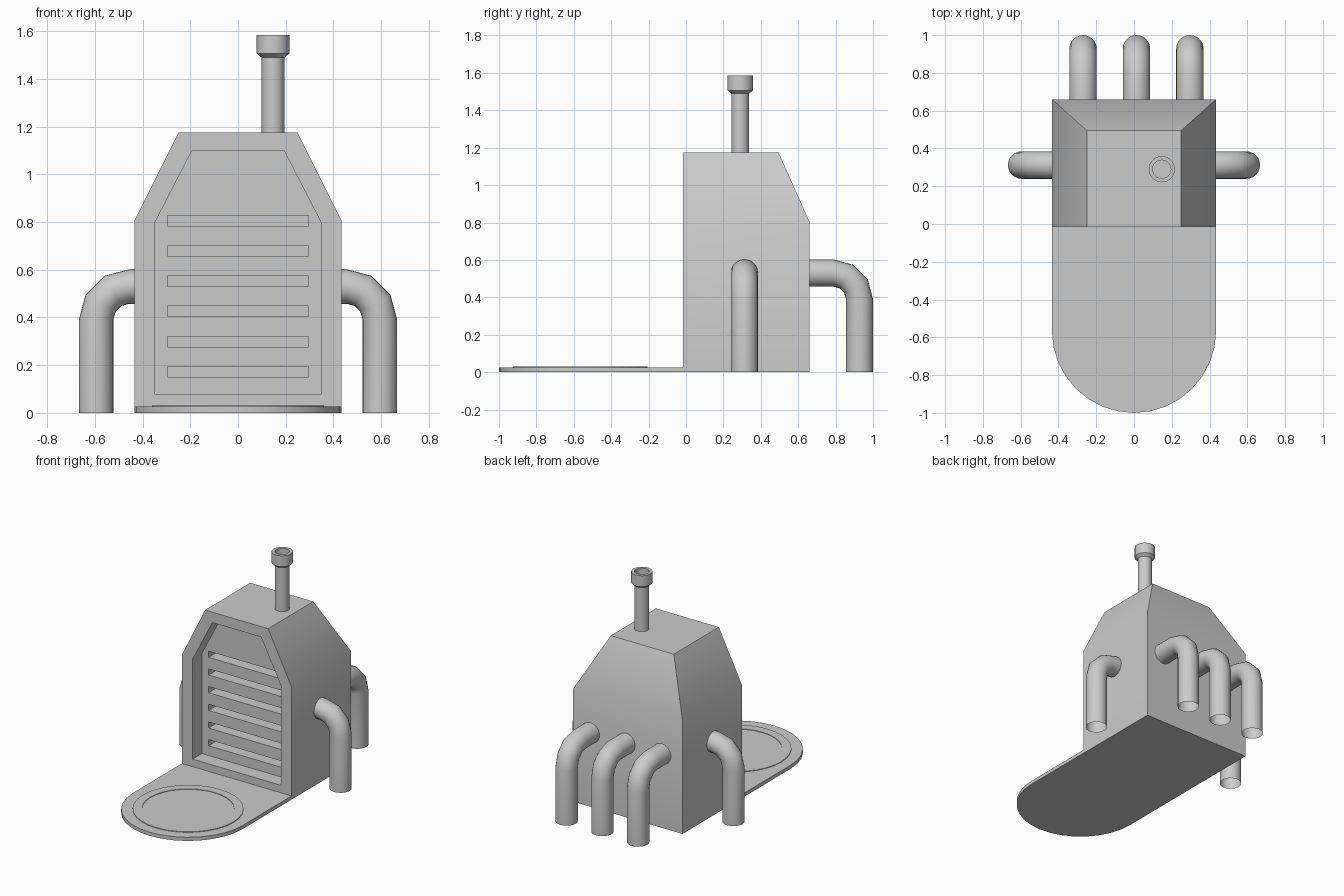
import bpy, bmesh
from math import sin, cos, pi
from mathutils import Vector, Matrix

cube = bpy.data.objects.get("Cube")
if cube:
    bpy.data.objects.remove(cube)

# One plain grey material for everything
grey = bpy.data.materials.new("plain_grey")
grey.use_nodes = True
colour = (0.6, 0.6, 0.6, 1)
grey.diffuse_color = colour
grey.node_tree.nodes["Principled BSDF"].inputs["Base Color"].default_value = colour


def make_object(name, bm):
    bmesh.ops.recalc_face_normals(bm, faces=bm.faces)
    mesh = bpy.data.meshes.new(name)
    bm.to_mesh(mesh)
    bm.free()
    mesh.materials.append(grey)
    obj = bpy.data.objects.new(name, mesh)
    bpy.context.collection.objects.link(obj)
    return obj


def smooth(obj):
    bpy.ops.object.select_all(action="DESELECT")
    obj.select_set(True)
    bpy.context.view_layer.objects.active = obj
    bpy.ops.object.shade_smooth_by_angle()


def loft(name, rings, cap_start=True, cap_end=True):
    """Skin a list of equally sized closed rings."""
    bm = bmesh.new()
    loops = [[bm.verts.new(p) for p in ring] for ring in rings]
    n = len(loops[0])
    for a, b in zip(loops, loops[1:]):
        for i in range(n):
            j = (i + 1) % n
            bm.faces.new((a[i], a[j], b[j], b[i]))
    if cap_start:
        bm.faces.new(loops[0])
    if cap_end:
        bm.faces.new(loops[-1])
    return make_object(name, bm)


def circle(x, y, z, r, n=32):
    return [(x + r * cos(2 * pi * i / n), y + r * sin(2 * pi * i / n), z) for i in range(n)]


def lathe(name, x, y, profile, n=32):
    obj = loft(name, [circle(x, y, z, r, n) for r, z in profile])
    smooth(obj)
    return obj


def cut(target, cutter):
    cutter.hide_render = True
    mod = target.modifiers.new("cut", "BOOLEAN")
    mod.object = cutter
    mod.solver = "EXACT"
    bpy.context.view_layer.objects.active = target
    bpy.ops.object.modifier_apply(modifier=mod.name)
    bpy.data.objects.remove(cutter)


# Body: flat front, sloped shoulders and back
FRONT = -0.015


def body_ring(half, back, z):
    return [(-half, FRONT, z), (half, FRONT, z), (half, back, z), (-half, back, z)]


body = loft("body", [body_ring(0.435, 0.66, 0), body_ring(0.435, 0.66, 0.805),
                     body_ring(0.25, 0.495, 1.175)])

# Recessed front panel
half_outline = [(0.35, 0.08), (0.35, 0.795), (0.193, 1.1)]
outline = half_outline + [(-x, z) for x, z in reversed(half_outline)]
PANEL = 0.09
cut(body, loft("panel_cutter", [[(x, y, z) for x, z in outline] for y in (-0.2, PANEL)]))

# Vent slots in the panel
for k in range(6):
    z = 0.172 + 0.1267 * k
    corners = [(-0.296, z - 0.022), (0.296, z - 0.022), (0.296, z + 0.022), (-0.296, z + 0.022)]
    cut(body, loft("slot_cutter", [[(x, y, h) for x, h in corners] for y in (0, PANEL + 0.08)]))
smooth(body)

# Rounded platform in front
CENTRE = -0.565
R = 0.435
rim = [(R * cos(a), CENTRE - R * sin(a)) for a in (pi * i / 16 for i in range(17))]
rim += [(-R, FRONT), (R, FRONT)]
platform = loft("platform", [[(x, y, z) for x, y in rim] for z in (0, 0.026)])
smooth(platform)

# Thin raised ring on the platform
lathe("platform_ring", 0, CENTRE, [(0.36, 0.02), (0.36, 0.031), (0.3, 0.031), (0.3, 0.027)])


# Bent pipes: horizontal from the wall, then down to the ground, open at the foot
def pipe(name, root, turn, reach):
    bend, r, n = 0.14, 0.0725, 24
    spine = [(reach, 0, 0)] + [(reach - bend + bend * cos(a), 0.39 + bend * sin(a), a)
                               for a in (pi / 6 * i for i in range(4))]
    spine.append((-0.02, 0.53, pi / 2))
    place = Matrix.Translation(root) @ Matrix.Rotation(turn, 4, "Z")
    rings = []
    for out, z, a in spine:
        ring = []
        for i in range(n):
            t = 2 * pi * i / n
            ring.append(place @ Vector((out + r * cos(t) * cos(a), r * sin(t),
                                        z + r * cos(t) * sin(a))))
        rings.append(ring)
    smooth(loft(name, rings, False, False))


pipe("left_pipe", (0.435, 0.312, 0), 0, 0.16)
pipe("right_pipe", (-0.435, 0.312, 0), pi, 0.16)
for label, x in (("right", -0.27), ("middle", 0.013), ("left", 0.296)):
    pipe("back_pipe_" + label, (x, 0.66, 0), pi / 2, 0.2675)

# Chimney with a flared, hollow cap
lathe("chimney", 0.147, 0.29, [(0.048, 1.16), (0.048, 1.49), (0.069, 1.507), (0.069, 1.585),
                               (0.048, 1.585), (0.048, 1.5)])
